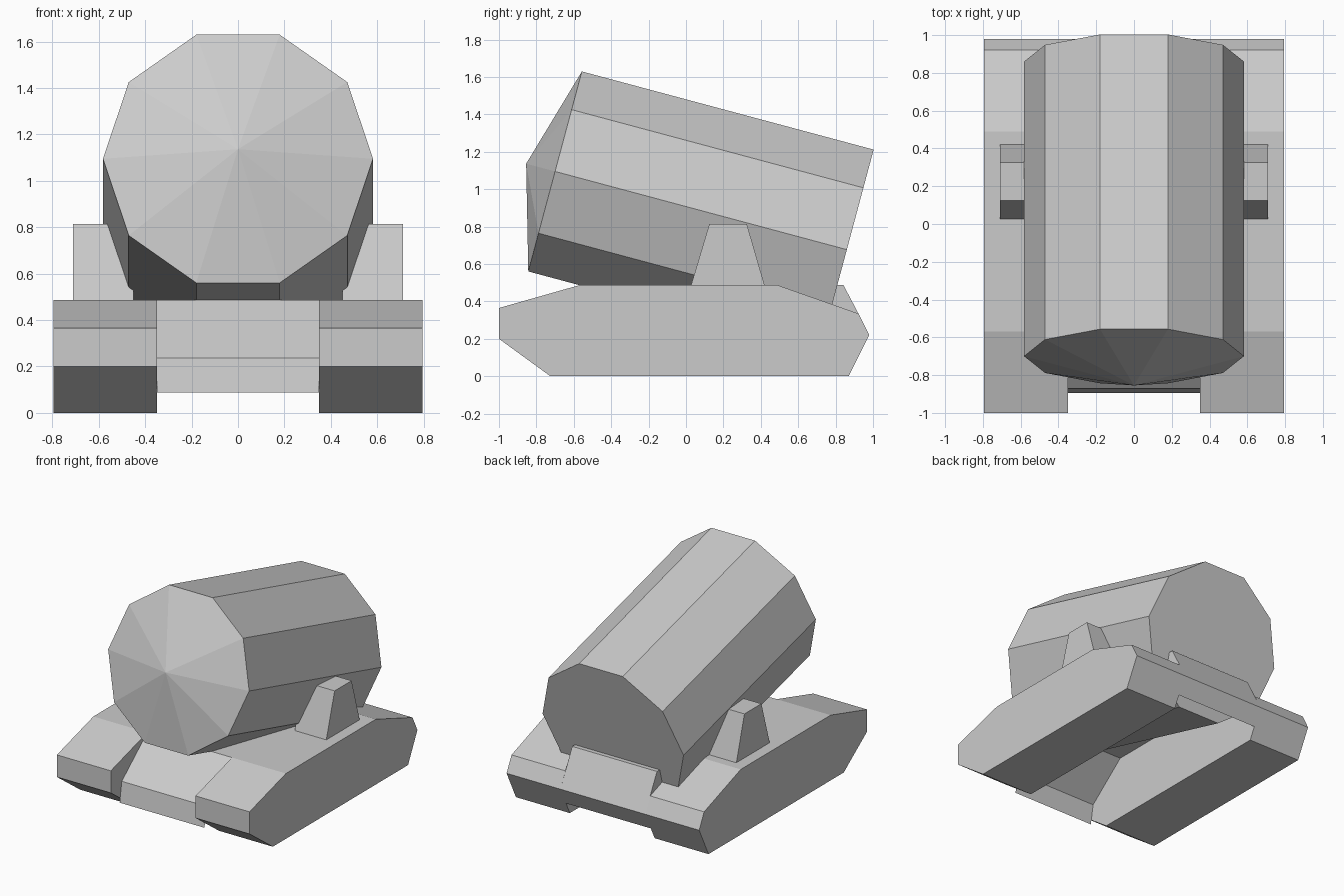
import bpy, bmesh, math
from mathutils import Matrix, Vector

if "Cube" in bpy.data.objects:
    bpy.data.objects.remove(bpy.data.objects["Cube"])


def finish(name, bm):
    bmesh.ops.recalc_face_normals(bm, faces=bm.faces)
    me = bpy.data.meshes.new(name)
    bm.to_mesh(me)
    bm.free()
    ob = bpy.data.objects.new(name, me)
    bpy.context.collection.objects.link(ob)
    return ob


def prism(name, profile, x0, x1, closed=True):
    """Sweep a (y, z) profile along x; an open profile gives a bent sheet."""
    bm = bmesh.new()
    a = [bm.verts.new((x0, y, z)) for y, z in profile]
    b = [bm.verts.new((x1, y, z)) for y, z in profile]
    n = len(profile)
    for i in range(n if closed else n - 1):
        j = (i + 1) % n
        bm.faces.new((a[i], a[j], b[j], b[i]))
    if closed:
        bm.faces.new(a)
        bm.faces.new(b)
    return finish(name, bm)


# Side tracks and tapered trunnion brackets, one pair per side
track = [(-1, 0.2), (-1, 0.365), (-0.57, 0.487), (0.49, 0.487),
         (0.922, 0.335), (0.98, 0.22), (0.87, 0), (-0.725, 0)]
bracket = [(0.022, 0.47), (0.125, 0.815), (0.325, 0.815), (0.425, 0.47)]
for side, s in (("left", -1), ("right", 1)):
    prism(side + "_track", track, s * 0.35, s * 0.795)
    prism(side + "_bracket", bracket, s * 0.45, s * 0.71)

# Hull between the tracks: folded sheet, open underneath
hull = [(-0.895, 0.087), (-0.87, 0.237), (-0.57, 0.487), (0.842, 0.487),
        (0.98, 0.22), (0.915, 0.09)]
prism("hull_sheet", hull, -0.35, 0.35, closed=False)

# Triangular cheeks where the hull stands above the sloping track backs
bm = bmesh.new()
for s in (-1, 1):
    bm.faces.new([bm.verts.new((s * 0.35, y, z)) for y, z in
                  ((0.49, 0.487), (0.842, 0.487), (0.922, 0.335))])
finish("rear_cheeks", bm)

# Ten-sided drum, tilted nose-up, with a shallow cone on the front
R, L, SIDES = 0.582, 1.615, 10
bm = bmesh.new()
rings = []
for y in (0, L):
    rings.append([bm.verts.new((R * math.cos(t), y, R * math.sin(t)))
                  for t in (i * math.tau / SIDES for i in range(SIDES))])
tip = bm.verts.new((0, -0.16, 0))
front, back = rings
for i in range(SIDES):
    j = (i + 1) % SIDES
    bm.faces.new((front[i], front[j], back[j], back[i]))
    bm.faces.new((front[i], front[j], tip))
bm.faces.new(back)
drum = finish("drum", bm)
drum.matrix_world = (Matrix.Translation(Vector((0, -0.70, 1.095)))
                     @ Matrix.Rotation(math.radians(-15), 4, 'X'))
